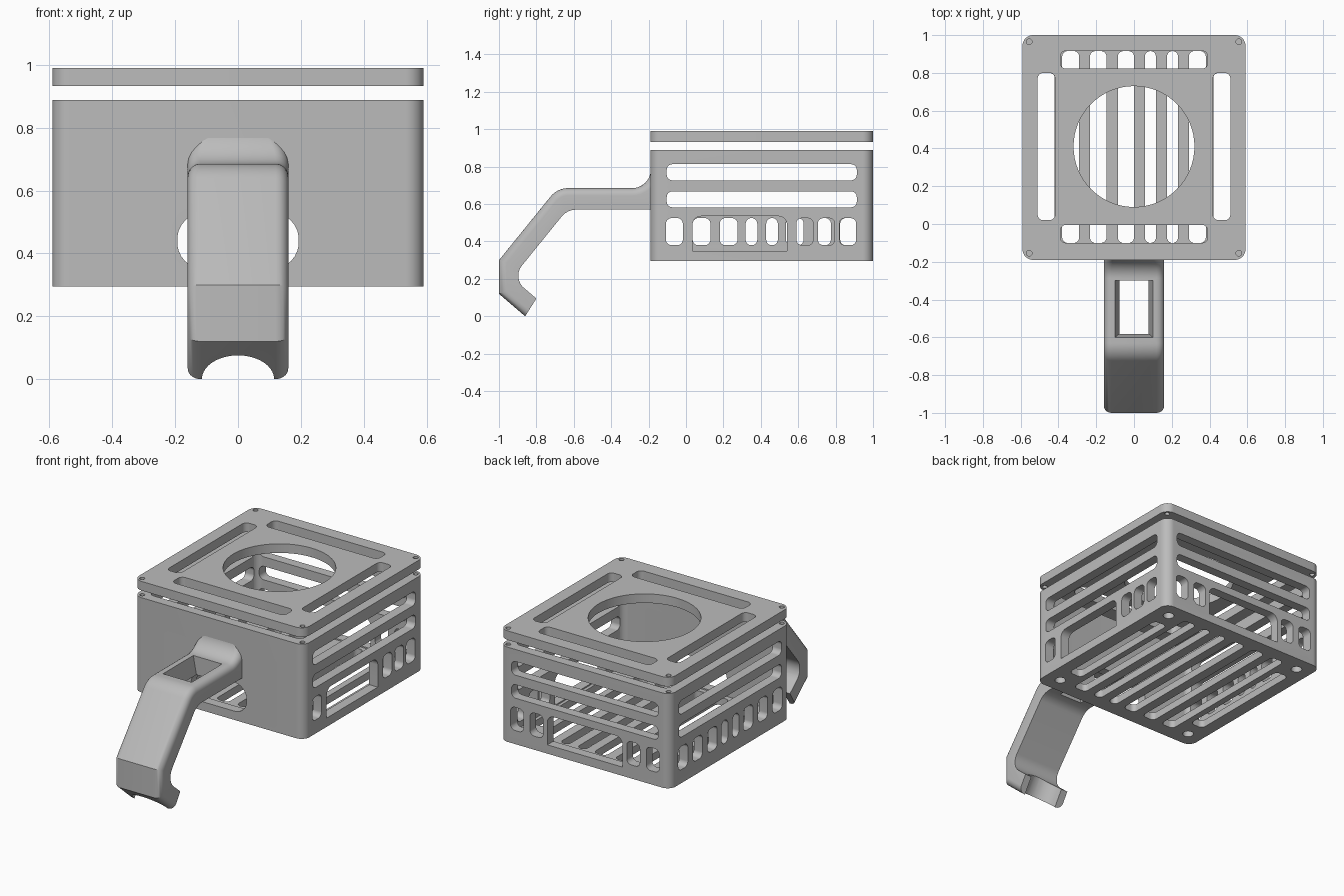
import bpy, bmesh, math
from mathutils import Vector

if "Cube" in bpy.data.objects:
    bpy.data.objects.remove(bpy.data.objects["Cube"], do_unlink=True)

GREY = (0.5, 0.5, 0.5, 1)
mat = bpy.data.materials.new("plain grey")
mat.use_nodes = True
mat.diffuse_color = GREY
mat.node_tree.nodes["Principled BSDF"].inputs["Base Color"].default_value = GREY


def fillet(corners, segs=8):
    """Closed outline from (u, v, radius) corners."""
    pts = []
    for i, (u, v, r) in enumerate(corners):
        p = Vector((u, v))
        if r == 0:
            pts.append(p)
            continue
        a = (Vector(corners[i - 1][:2]) - p).normalized()
        b = (Vector(corners[(i + 1) % len(corners)][:2]) - p).normalized()
        half = a.angle(b) / 2
        c = p + (a + b).normalized() * (r / math.sin(half))
        start, end = (p + d * (r / math.tan(half)) - c for d in (a, b))
        pts += [c + start.lerp(end, k / segs).normalized() * r for k in range(segs + 1)]
    return pts


def rect(u0, u1, v0, v1, r=0.0, low=None):
    low = r if low is None else low
    return fillet([(u0, v0, low), (u1, v0, low), (u1, v1, r), (u0, v1, r)])


def circle(u, v, r, n=24):
    return [Vector((u + r * math.cos(t * math.tau / n), v + r * math.sin(t * math.tau / n)))
            for t in range(n)]


PLACE = {"x": lambda u, v, w: (w, u, v),
         "y": lambda u, v, w: (u, w, v),
         "z": lambda u, v, w: (u, v, w)}


def prism(name, pts, axis, w0, w1):
    """Extrude an outline along an axis from w0 to w1."""
    bm = bmesh.new()
    rings = [[bm.verts.new(PLACE[axis](p.x, p.y, w)) for p in pts] for w in (w0, w1)]
    bm.faces.new(rings[0])
    bm.faces.new(rings[1])
    n = len(pts)
    for i in range(n):
        j = (i + 1) % n
        bm.faces.new((rings[0][i], rings[0][j], rings[1][j], rings[1][i]))
    bmesh.ops.recalc_face_normals(bm, faces=bm.faces)
    mesh = bpy.data.meshes.new(name)
    bm.to_mesh(mesh)
    bm.free()
    obj = bpy.data.objects.new(name, mesh)
    bpy.context.collection.objects.link(obj)
    mesh.materials.append(mat)
    return obj


def activate(obj):
    bpy.ops.object.select_all(action="DESELECT")
    obj.select_set(True)
    bpy.context.view_layer.objects.active = obj


def cut(obj, cutter):
    mod = obj.modifiers.new("cut", "BOOLEAN")
    mod.operation, mod.solver, mod.object = "DIFFERENCE", "EXACT", cutter
    activate(obj)
    bpy.ops.object.modifier_apply(modifier=mod.name)
    bpy.data.objects.remove(cutter, do_unlink=True)


def carve(obj, pts, axis, w0, w1):
    cut(obj, prism("cutter", pts, axis, w0, w1))


def smooth(obj):
    activate(obj)
    bpy.ops.object.shade_smooth_by_angle(angle=math.radians(30))


# Open-topped box
HALF, Y0, Y1 = 0.59, -0.19, 1.0
CY = (Y0 + Y1) / 2
outline = rect(-HALF, HALF, Y0, Y1, 0.055)
body = prism("vented_box", outline, "z", 0.295, 0.888)
carve(body, rect(-0.53, 0.53, Y0 + 0.06, Y1 - 0.06, 0.04), "z", 0.342, 1.1)

LEFT, RIGHT, BACK = ("x", 0.5, 0.65), ("x", -0.65, -0.5), ("y", 0.9, 1.1)

# Long vents on three walls
for wall, mid in ((LEFT, CY), (RIGHT, CY), (BACK, 0)):
    for z0, z1 in ((0.727, 0.813), (0.583, 0.668)):
        carve(body, rect(mid - 0.508, mid + 0.508, z0, z1, 0.03), *wall)


def short_vents(wall, centres, width=0.095):
    for c in centres:
        carve(body, rect(c - width / 2, c + width / 2, 0.38, 0.525, 0.03), *wall)


# Short vents, and wide ports in the left and back walls
short_vents(LEFT, (-0.062, 0.635, 0.75, 0.865), 0.09)
for s in (-1, 1):
    short_vents(RIGHT, (CY + s * 0.467, CY + s * 0.322, CY + s * 0.177))
    short_vents(RIGHT, (CY + s * 0.055,), 0.062)
    short_vents(BACK, (s * 0.47, s * 0.335), 0.09)
carve(body, rect(0.035, 0.54, 0.35, 0.535, 0.045, 0), *LEFT)
carve(body, rect(-0.26, 0.26, 0.35, 0.535, 0.045, 0), *BACK)

# Rounded port in the front wall
carve(body, rect(-0.193, 0.193, 0.35, 0.53, 0.085), "y", -0.3, -0.1)

# Floor slots
for x0, x1 in ((-0.38, -0.29), (-0.233, -0.146), (-0.085, 0.0),
               (0.058, 0.116), (0.175, 0.233), (0.29, 0.38)):
    carve(body, rect(x0, x1, -0.1, 0.915, 0.028), "z", 0.2, 0.36)
for s in (-1, 1):
    x0, x1 = sorted((s * 0.42, s * 0.51))
    carve(body, rect(x0, x1, 0.015, 0.8, 0.028), "z", 0.2, 0.36)

# Lid plate with fan opening and slots
lid = prism("lid", outline, "z", 0.933, 0.99)
carve(lid, circle(0, 0.41, 0.32, 64), "z", 0.8, 1.1)
for y0 in (-0.1, 0.822):
    carve(lid, rect(-0.39, 0.39, y0, y0 + 0.095, 0.03), "z", 0.8, 1.1)
for s in (-1, 1):
    x0, x1 = sorted((s * 0.418, s * 0.51))
    carve(lid, rect(x0, x1, 0.02, 0.8, 0.03), "z", 0.8, 1.1)

# Corner screw holes and floor holes
for s in (-1, 1):
    for t in (-1, 1):
        screw = circle(s * 0.555, CY + t * 0.56, 0.015, 16)
        carve(lid, screw, "z", 0.8, 1.1)
        carve(body, screw, "z", 0.82, 1.0)
        carve(body, circle(s * 0.49, CY + t * 0.495, 0.032), "z", 0.2, 0.36)

# Hooked arm: side outline, rounded outer edges, narrowing root
outer = [(-0.15, 0.8, 0), (-0.188, 0.8, 0), (-0.188, 0.685, 0.1), (-0.688, 0.685, 0.12),
         (-1, 0.3, 0), (-1, 0.12, 0), (-0.86, 0, 0)]
inner = [(-0.8, 0.095, 0), (-0.93, 0.206, 0.085), (-0.635, 0.57, 0.1), (-0.15, 0.57, 0)]
arm = prism("hooked_arm", fillet(outer + inner), "x", -0.16, 0.16)
bm = bmesh.new()
bm.from_mesh(arm.data)
bm.verts.ensure_lookup_table()
count = len(bm.verts) // 2
last = 22  # outline index of the hook tip on the outer side
edges = [e for e in bm.edges
         if abs(e.verts[0].co.x - e.verts[1].co.x) < 1e-4
         and all(1 <= v.index % count <= last for v in e.verts)]
bmesh.ops.bevel(bm, geom=edges, offset=0.04, segments=5, profile=0.5, affect="EDGES")
for v in bm.verts:
    if v.co.z > 0.69 and v.co.y > -0.35:
        v.co.x *= 1 - 0.4 * ((v.co.z - 0.69) / 0.11) ** 2
bm.to_mesh(arm.data)
bm.free()

# Window through the arm, wider at the top
window = prism("cutter", rect(-0.08, 0.08, -0.57, -0.3), "z", 0.5, 0.75)
for v in window.data.vertices:
    if v.co.z > 0.7:
        v.co.x *= 1.4
        if v.co.y < -0.4:
            v.co.y -= 0.04
    else:
        v.co.x *= 0.8
cut(arm, window)

# Round notch in the hook tip
notch = prism("cutter", circle(0, 0, 0.115, 40), "z", -0.1, 0.3)
notch.rotation_euler.x = -math.atan2(0.06, 0.095)
notch.location = (0, -0.86, 0)
cut(arm, notch)

for part in (body, lid, arm):
    smooth(part)
